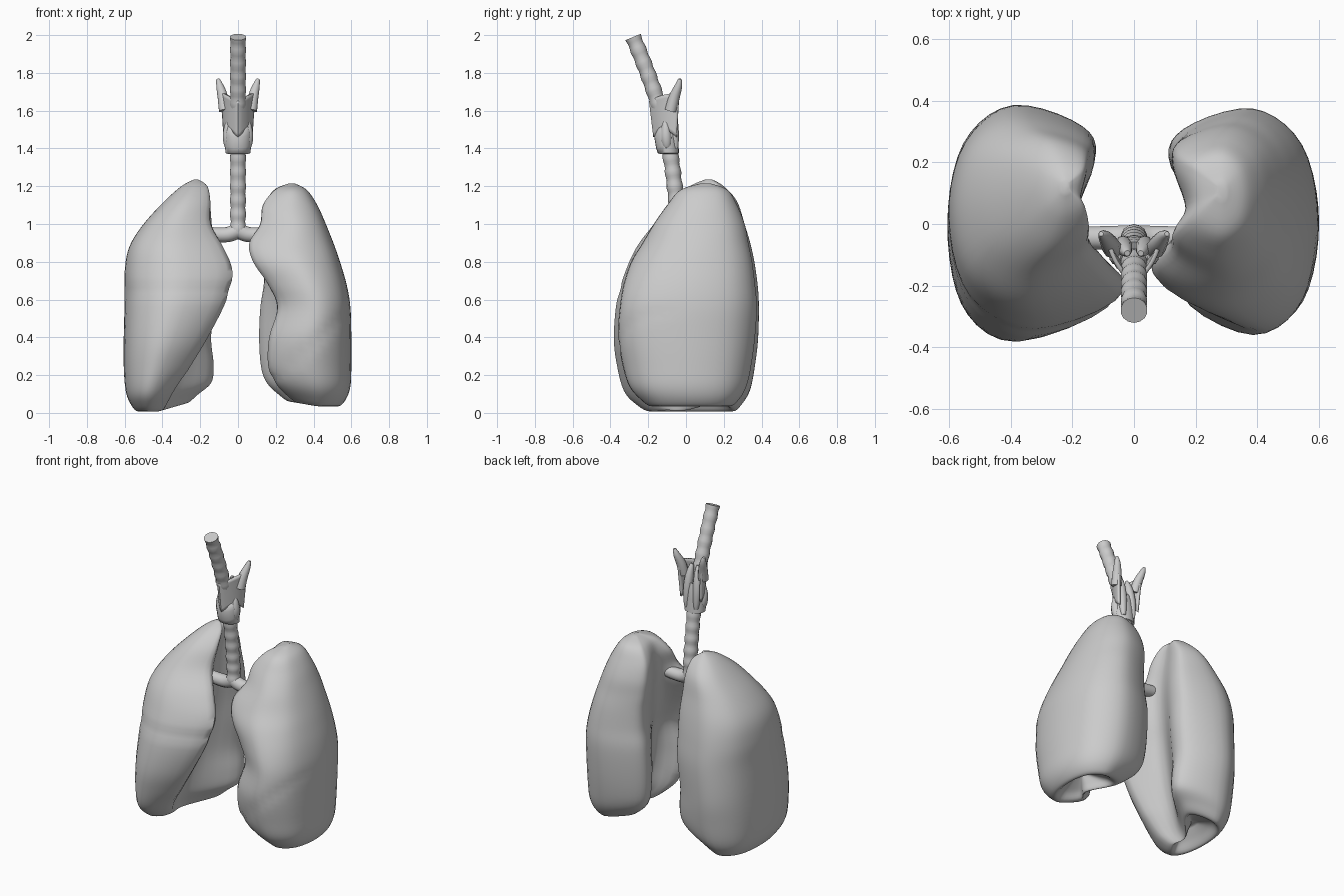
import bpy, bmesh, math
from mathutils import Vector

if "Cube" in bpy.data.objects:
    bpy.data.objects.remove(bpy.data.objects["Cube"])


def spline(pts, n, closed=False):
    """Catmull-Rom curve through points of any dimension."""
    P = [Vector(p) for p in pts]
    m = len(P)
    out = []
    for i in range(m if closed else m - 1):
        if closed:
            a, b, c, d = (P[(i + k) % m] for k in (-1, 0, 1, 2))
        else:
            a, b, c, d = (P[min(max(i + k, 0), m - 1)] for k in (-1, 0, 1, 2))
        for j in range(n):
            t = j / n
            out.append(0.5 * (2 * b + (c - a) * t + (2 * a - 5 * b + 4 * c - d) * t * t
                              + (3 * b - a - 3 * c + d) * t ** 3))
    if not closed:
        out.append(P[-1])
    return out


def finish(bm, name, angle=60):
    bmesh.ops.recalc_face_normals(bm, faces=bm.faces)
    me = bpy.data.meshes.new(name)
    bm.to_mesh(me)
    bm.free()
    ob = bpy.data.objects.new(name, me)
    bpy.context.collection.objects.link(ob)
    bpy.ops.object.select_all(action='DESELECT')
    ob.select_set(True)
    bpy.context.view_layer.objects.active = ob
    bpy.ops.object.shade_smooth_by_angle(angle=math.radians(angle))
    return ob


def loft(name, rings):
    """Skin closed rings and cap both ends."""
    bm = bmesh.new()
    R = [[bm.verts.new(p) for p in ring] for ring in rings]
    n = len(R[0])
    for a, b in zip(R, R[1:]):
        for i in range(n):
            bm.faces.new((a[i], a[(i + 1) % n], b[(i + 1) % n], b[i]))
    bm.faces.new(R[0])
    bm.faces.new(R[-1])
    return finish(bm, name)


def tube(name, path, radius, steps=10, sides=14):
    """Sweep a circle; radius(t, length so far) gives its size."""
    P = spline(path, steps)
    rings, run = [], 0
    for i, p in enumerate(P):
        t = (P[min(i + 1, len(P) - 1)] - P[max(i - 1, 0)]).normalized()
        ref = Vector((0, 1, 0)) if abs(t.x) > 0.7 else Vector((1, 0, 0))
        u = t.cross(ref).normalized()
        v = t.cross(u)
        run += (p - P[i - 1]).length if i else 0
        r = radius(i / (len(P) - 1), run)
        rings.append([p + r * (u * math.cos(a) + v * math.sin(a))
                      for a in (2 * math.pi * k / sides for k in range(sides))])
    return loft(name, rings)


def lung(name, side, rows, groove, slope, tilt):
    """Rows: z, outer x, front inner x, hilum x, back inner x, front y, back y."""
    rings = []
    for z, xo, xf, xh, xb, yf, yb in spline(rows, 5):
        cy = (yf + yb) / 2
        mix = lambda a, b, t: a + (b - a) * t
        pts = [(xo, cy), (mix(xo, xb, .11), mix(cy, yb, .68)), (mix(xo, xb, .45), yb),
               (mix(xb, xo, .08), mix(cy, yb, .82)), (xb, mix(cy, yb, .5)),
               (xh, mix(cy, yf, .15)), (xf, mix(cy, yf, .66)),
               (mix(xf, xo, .5), yf), (mix(xo, xf, .12), mix(cy, yf, .7))]
        mid = Vector((mix(xo, xh, .45), cy))
        ring = []
        for p in spline(pts, 5, True):
            # shallow fissure on the front half
            d = (z - groove - slope * (p.x - .4)) / 0.03
            front = min(1, max(0, -p.y / .15))
            p = p + (mid - p) * 0.02 * front * math.exp(-d * d)
            # the base rises towards the middle of the body
            lift = tilt * max(0, .42 - p.x) * max(0, 1 - z / .22)
            ring.append((side * p.x, p.y, z + lift))
        rings.append(ring)
    return loft(name, rings)


# lungs, from apex to the hollow underside
lung("lung_a", -1, [
    (1.235, .235, .21, .21, .21, .10, .14),
    (1.20, .30, .165, .175, .165, .02, .20),
    (1.12, .39, .15, .175, .15, -.08, .27),
    (1.00, .50, .15, .18, .14, -.17, .31),
    (.88, .575, .08, .19, .13, -.26, .345),
    (.75, .60, .03, .21, .13, -.32, .37),
    (.60, .60, .06, .25, .13, -.365, .385),
    (.40, .605, .16, .30, .15, -.382, .382),
    (.25, .605, .25, .34, .14, -.365, .365),
    (.12, .595, .33, .37, .155, -.33, .34),
    (.05, .57, .37, .39, .22, -.27, .30),
    (.008, .53, .40, .40, .28, -.19, .25),
    (.06, .49, .41, .41, .33, -.12, .19),
    (.11, .45, .43, .43, .41, -.02, .06)], .65, 0, .3)

lung("lung_b", 1, [
    (1.215, .30, .27, .27, .27, .08, .13),
    (1.18, .365, .20, .20, .19, -.03, .22),
    (1.10, .42, .135, .17, .14, -.10, .27),
    (1.00, .465, .12, .17, .125, -.17, .31),
    (.90, .505, .06, .18, .13, -.23, .33),
    (.80, .54, .08, .20, .14, -.29, .35),
    (.68, .575, .16, .23, .14, -.33, .365),
    (.56, .595, .21, .26, .125, -.35, .375),
    (.40, .60, .165, .28, .12, -.36, .365),
    (.25, .60, .16, .30, .13, -.335, .345),
    (.14, .595, .20, .31, .16, -.30, .32),
    (.07, .57, .26, .34, .22, -.24, .28),
    (.035, .53, .32, .37, .28, -.18, .23),
    (.08, .49, .36, .39, .33, -.12, .17),
    (.13, .45, .41, .41, .40, -.02, .06)], .37, .9, .2)

# ringed windpipe and the two bronchi
ripple = lambda t, s: .0415 + .0025 * math.cos(2 * math.pi * s / .075)
tube("windpipe", [(0, -.28, 1.99), (0, -.20, 1.79), (0, -.13, 1.58), (0, -.085, 1.38),
                  (0, -.06, 1.2), (0, -.045, 1.05), (0, -.045, .95)], ripple, 12)
for side, name in ((-1, "bronchus_a"), (1, "bronchus_b")):
    tube(name, [(0, -.045, .965), (side * .05, -.045, .945), (side * .11, -.045, .943),
                (side * .18, -.045, .95)], lambda t, s: .042 - .005 * t, 6)

# cricoid ring below the larynx shield
rings = []
for z, rx, ry, cy in ((1.37, .05, .045, -.09), (1.375, .066, .056, -.093), (1.43, .07, .058, -.1),
                      (1.49, .07, .06, -.108), (1.53, .058, .05, -.108)):
    rings.append([(rx * math.cos(a), cy + ry * math.sin(a), z + .03 * math.sin(a) * (z > 1.4))
                  for a in (math.pi * k / 10 for k in range(20))])
loft("cricoid_ring", rings)

# V-shaped larynx shield, open at the back
bm = bmesh.new()
grid = []
for i in range(25):
    u = i / 12 - 1
    a = abs(u)
    zb, zt = 1.46 + .04 * math.sin(math.pi * a), 1.65 + .045 * math.sin(a * 1.5)
    col = []
    for j in range(11):
        z = zb + (zt - zb) * j / 10
        k = (z - 1.45) / .25
        w = .07 + .016 * k
        yf, yb = -.165 - .03 * k, -.05 + .015 * k
        col.append(bm.verts.new((w * math.sin(u * 1.45), yf + (yb - yf) * a ** 1.25, z)))
    grid.append(col)
for a, b in zip(grid, grid[1:]):
    for j in range(10):
        bm.faces.new((a[j], b[j], b[j + 1], a[j + 1]))
shield = finish(bm, "larynx_shield")
mod = shield.modifiers.new("thickness", 'SOLIDIFY')
mod.thickness = .014
mod.offset = 0

# horns and rear cartilage lobes, in mirrored pairs
for side, tag in ((-1, "a"), (1, "b")):
    tube("larynx_horn_" + tag, [(side * .07, -.08, 1.60), (side * .08, -.062, 1.67),
                                (side * .096, -.04, 1.73), (side * .107, -.032, 1.768)],
         lambda t, s: .008 + .024 * math.cos(t * 1.57), 5, 10)
    tube("rear_lobe_" + tag, [(side * .035, -.055, 1.40), (side * .035, -.065, 1.5),
                              (side * .03, -.08, 1.6), (side * .022, -.095, 1.67)],
         lambda t, s: .006 + .022 * math.sin(math.pi * (.1 + .85 * t)), 5, 10)
    tube("side_lobe_" + tag, [(side * .05, -.10, 1.40), (side * .052, -.105, 1.47),
                              (side * .052, -.108, 1.55)],
         lambda t, s: .004 + .026 * math.sin(math.pi * (.15 + .8 * t)), 6, 10)
